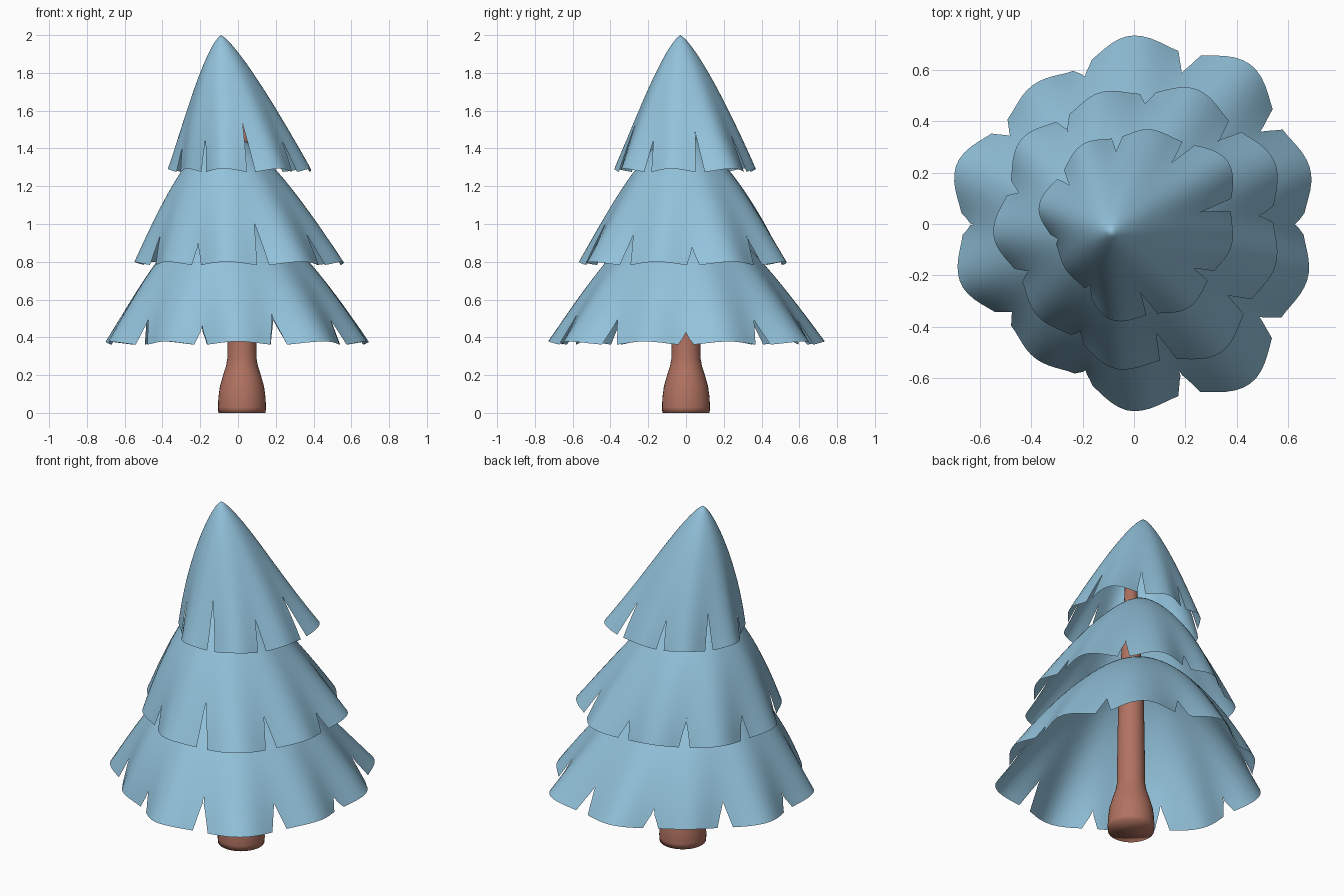
import bpy, bmesh, math

if "Cube" in bpy.data.objects:
    bpy.data.objects.remove(bpy.data.objects["Cube"])


def material(name, rgb):
    m = bpy.data.materials.new(name)
    m.diffuse_color = (*rgb, 1)
    m.use_nodes = True
    m.node_tree.nodes["Principled BSDF"].inputs["Base Color"].default_value = m.diffuse_color
    return m


def finish(bm, name, mat):
    bmesh.ops.remove_doubles(bm, verts=bm.verts, dist=1e-4)
    for f in bm.faces:
        f.smooth = True
    me = bpy.data.meshes.new(name)
    bm.to_mesh(me)
    bm.free()
    me.materials.append(mat)
    ob = bpy.data.objects.new(name, me)
    bpy.context.collection.objects.link(ob)
    return ob


blue = material("pale_blue_needles", (0.29, 0.54, 0.71))
brown = material("reddish_bark", (0.44, 0.17, 0.12))


def tier(name, tip, rim_z, power, pinch, start, gap, radii, depths):
    """Thin skirt of petals, split by tapered notches at the rim.
    radii: reach of each petal; depths: height of the notch before each petal."""
    bm = bmesh.new()
    rows, cols, petals = 26, 12, len(radii)
    height = tip[2] - rim_z
    mean = 0.975 * sum(radii) / petals
    cuts = [1 - d / height for d in depths]

    def opening(t, cut):
        return gap * max(0, (t - cut) / (1 - cut)) ** 0.8

    def reach(s):
        i = math.floor(s)
        f = s - i
        f = f * f * (3 - 2 * f)
        return radii[i % petals] * (1 - f) + radii[(i + 1) % petals] * f

    for p in range(petals):
        grid = []
        for j in range(rows + 1):
            t = (j / rows) ** 1.2
            lo = opening(t, cuts[p])
            hi = 1 - opening(t, cuts[(p + 1) % petals])
            line = []
            for i in range(cols + 1):
                u = lo + (hi - lo) * i / cols
                a = math.radians(start) + (p + u) * 2 * math.pi / petals
                wave = math.sin(math.pi * u) ** 2
                grow = reach(p + u - 0.5) / mean - 1 - pinch * (1 - wave)
                r = mean * t ** power * (1 + t * t * grow)
                lean = (1 - t) ** 1.2
                line.append(bm.verts.new((tip[0] * lean + r * math.cos(a),
                                          tip[1] * lean + r * math.sin(a),
                                          tip[2] - height * t + 0.018 * t * t * wave)))
            grid.append(line)
        for j in range(rows):
            for i in range(cols):
                if j == 0:
                    bm.faces.new((grid[0][i], grid[1][i], grid[1][i + 1]))
                else:
                    bm.faces.new((grid[j][i], grid[j + 1][i],
                                  grid[j + 1][i + 1], grid[j][i + 1]))
    return finish(bm, name, blue)


# Three overlapping foliage skirts
tier("top_foliage", (-0.09, -0.03, 2.0), 1.275, 0.76, 0.08, 11, 0.08,
     (0.44, 0.375, 0.37, 0.378, 0.32, 0.385, 0.39, 0.39),
     (0.2, 0.18, 0.15, 0.18, 0.12, 0.17, 0.24, 0.16))
tier("middle_foliage", (-0.07, -0.03, 1.49), 0.782, 0.64, 0.08, 4, 0.085,
     (0.6, 0.58, 0.53, 0.55, 0.55, 0.52, 0.57, 0.605, 0.575),
     (0.08, 0.13, 0.09, 0.13, 0.12, 0.14, 0.1, 0.22, 0.15))
tier("bottom_foliage", (-0.05, -0.02, 1.09), 0.36, 0.59, 0.08, 0, 0.10,
     (0.72, 0.77, 0.735, 0.67, 0.73, 0.715, 0.65, 0.73, 0.77, 0.71),
     (0.05, 0.12, 0.12, 0.08, 0.12, 0.07, 0.12, 0.08, 0.14, 0.12))

# Trunk: flared base, tapering up inside the foliage
profile = [(0, 0), (0.125, 0), (0.127, 0.03), (0.125, 0.08), (0.117, 0.14),
           (0.1, 0.2), (0.084, 0.25), (0.077, 0.29), (0.076, 0.4), (0.07, 0.8),
           (0.045, 1.25), (0.025, 1.75), (0, 1.75)]
bm = bmesh.new()
vs = [bm.verts.new((r, 0, z)) for r, z in profile]
es = [bm.edges.new(pair) for pair in zip(vs, vs[1:])]
bmesh.ops.spin(bm, geom=vs + es, cent=(0, 0, 0), axis=(0, 0, 1),
               angle=2 * math.pi, steps=32)
bmesh.ops.remove_doubles(bm, verts=bm.verts, dist=1e-4)
bmesh.ops.recalc_face_normals(bm, faces=bm.faces)
trunk = finish(bm, "trunk", brown)
trunk.location.x = 0.021
